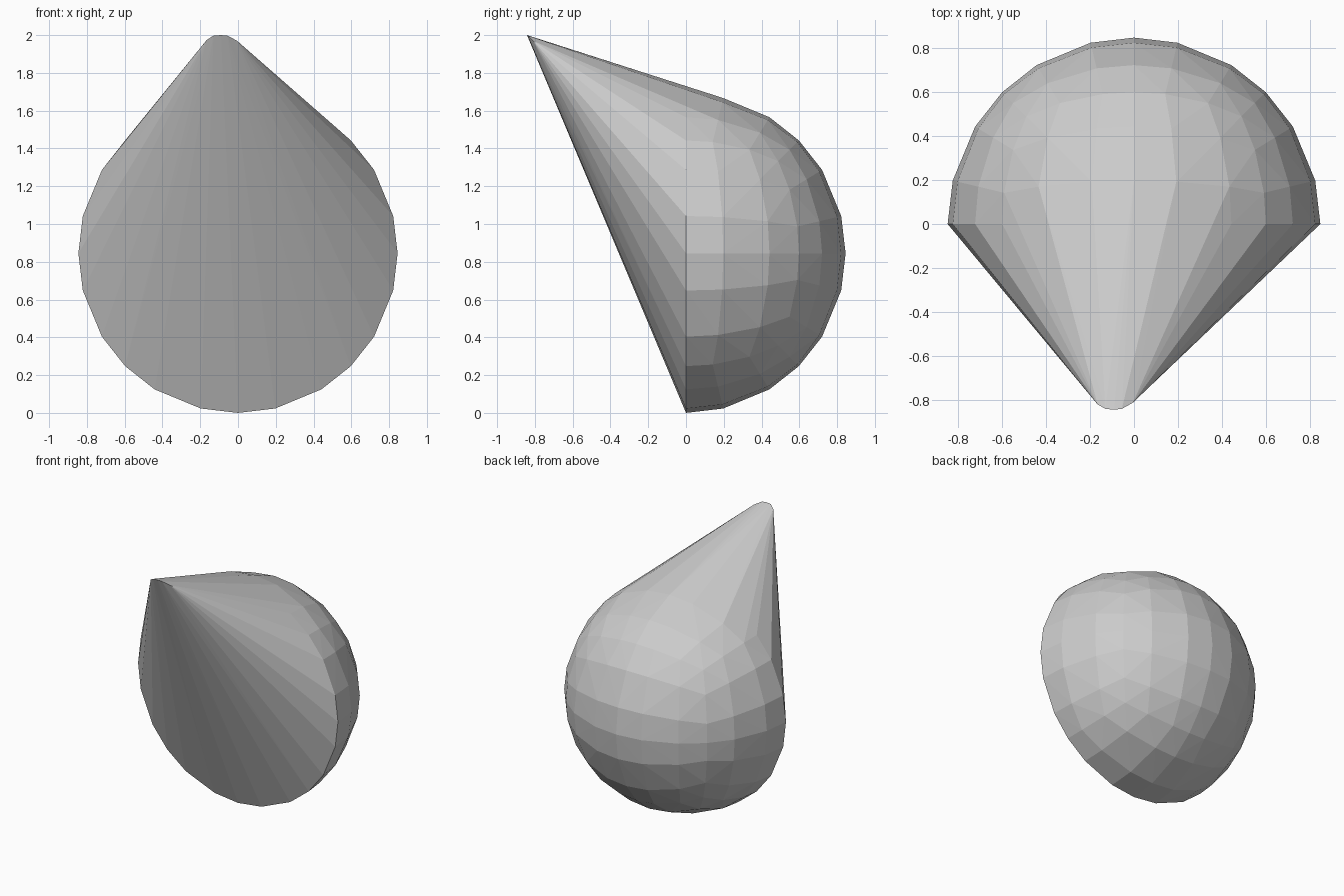
import bpy, bmesh, math
from mathutils import Vector

if "Cube" in bpy.data.objects:
    bpy.data.objects.remove(bpy.data.objects["Cube"])

R = 0.845
centre = Vector((0, 0, R))
bm = bmesh.new()

# Rounded back: half of a cube-grid sphere, taken on the +y side
steps = [-1, -0.613, -0.24, 0, 0.24, 0.613, 1]
seen = set()
for axis in range(3):
    for side in (-1, 1):
        for a in steps:
            for b in steps:
                v = [a, b]
                v.insert(axis, side)
                if v[1] > 0.01 and tuple(v) not in seen:
                    seen.add(tuple(v))
                    bm.verts.new(centre + Vector(v).normalized() * R)

# Sharp round rim in the y = 0 plane
for quarter in range(4):
    for deg in (0, 13.5, 31.5, 45, 58.5, 76.5):
        t = math.radians(deg + 90 * quarter)
        bm.verts.new(centre + Vector((math.cos(t), 0, math.sin(t))) * R)

# Narrow blunt tip, leaning slightly to the left
for p in ((-0.165, -0.818, 1.975), (-0.13, -0.838, 1.997), (-0.09, -0.842, 2.0),
          (-0.055, -0.838, 1.997), (-0.005, -0.81, 1.97)):
    bm.verts.new(p)

# Stretch a single skin over back, rim and tip
hull = bmesh.ops.convex_hull(bm, input=bm.verts[:])
loose = [v for v in bm.verts if not v.link_faces]
bmesh.ops.delete(bm, geom=loose, context='VERTS')
bmesh.ops.recalc_face_normals(bm, faces=bm.faces[:])

mesh = bpy.data.meshes.new("pointed_shell")
bm.to_mesh(mesh)
bm.free()
obj = bpy.data.objects.new("pointed_shell", mesh)
bpy.context.collection.objects.link(obj)
